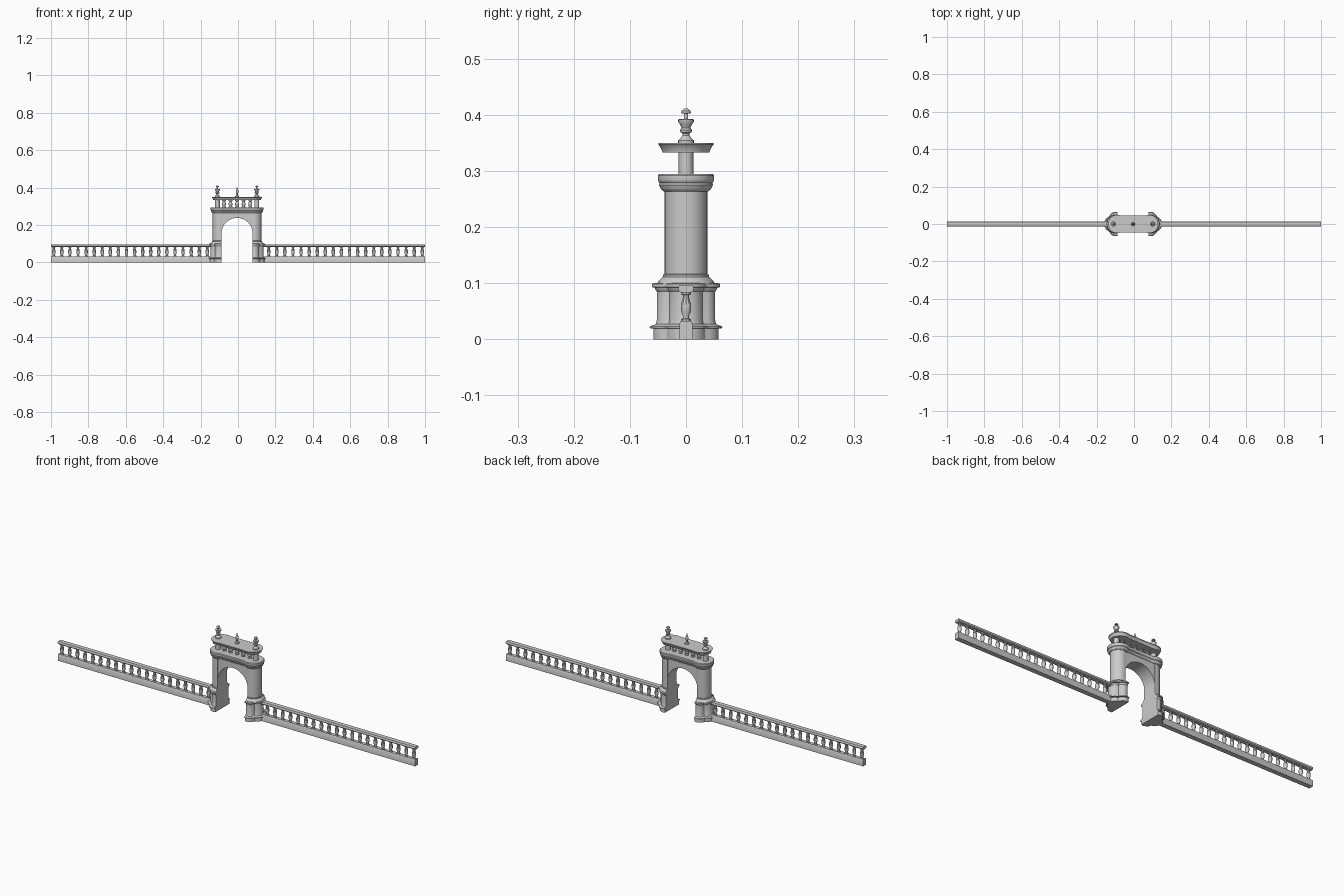
import bpy, bmesh
from math import sin, cos, pi, sqrt, asin

if "Cube" in bpy.data.objects:
    bpy.data.objects.remove(bpy.data.objects["Cube"])

CX = -0.005  # gate centre


def finish(name, bm):
    bmesh.ops.recalc_face_normals(bm, faces=bm.faces)
    me = bpy.data.meshes.new(name)
    bm.to_mesh(me)
    bm.free()
    ob = bpy.data.objects.new(name, me)
    bpy.context.collection.objects.link(ob)
    bpy.ops.object.select_all(action='DESELECT')
    ob.select_set(True)
    bpy.context.view_layer.objects.active = ob
    bpy.ops.object.shade_smooth_by_angle(angle=0.6)
    return ob


def loft(name, rings):
    """Skin closed rings of equal point count and cap both ends."""
    bm = bmesh.new()
    loops = [[bm.verts.new(p) for p in r] for r in rings]
    n = len(loops[0])
    for a, b in zip(loops, loops[1:]):
        for i in range(n):
            j = (i + 1) % n
            bm.faces.new((a[i], a[j], b[j], b[i]))
    bm.faces.new(loops[0])
    bm.faces.new(loops[-1])
    return finish(name, bm)


def stack(name, plan, layers, sign=1):
    return loft(name, [[(CX + sign * x, y, z) for x, y in plan(d)] for z, d in layers])


def turned(name, profile, sides):
    return loft(name, [[(r * cos(2 * pi * i / sides), r * sin(2 * pi * i / sides), z)
                        for i in range(sides)] for z, r in profile])


def block_run(name, x0, x1, section):
    return loft(name, [[(x, y, z) for y, z in section] for x in (x0, x1)])


def place(src, name, x, z=0.0):
    ob = src.copy()
    ob.name = name
    ob.location = (x, 0, z)
    bpy.context.collection.objects.link(ob)


# Plans: three-lobed pedestal, cut-off round column, dumbbell cornice
def lobed(d):
    circles = [(0.112, 0, 0.030 + d), (0.094, 0.030, 0.022 + d), (0.094, -0.030, 0.022 + d)]
    pts = []
    for i in range(41):
        t = -pi / 2 + pi * i / 40
        best = 0
        for cx, cy, r in circles:
            ox, oy = cx - 0.083, cy
            b = ox * cos(t) + oy * sin(t)
            disc = b * b - (ox * ox + oy * oy - r * r)
            if disc > 0:
                best = max(best, b + sqrt(disc))
        pts.append((0.083 + best * cos(t), best * sin(t)))
    return pts


def column(r):
    a = pi - asin(sqrt(r * r - 0.009 ** 2) / r)
    return [(0.092 + r * cos(-a + 2 * a * i / 24), r * sin(-a + 2 * a * i / 24))
            for i in range(25)]


def dumbbell(r, c=0.092, inset=0.007):
    a = pi - asin((r - inset) / r)
    half = [(c + r * cos(-a + 2 * a * i / 24), r * sin(-a + 2 * a * i / 24))
            for i in range(25)]
    return half + [(-x, -y) for x, y in half]


# Pedestals and columns
for side, s in (("left", -1), ("right", 1)):
    stack(side + "_pedestal", lobed,
          [(0, 0.006), (0.019, 0.006), (0.020, 0.013), (0.023, 0.012), (0.027, 0.002),
           (0.034, 0), (0.085, 0), (0.089, 0.003), (0.092, 0.004), (0.093, 0.009),
           (0.099, 0.009), (0.100, 0.005)], s)
    stack(side + "_column", column,
          [(0.098, 0.052), (0.102, 0.050), (0.110, 0.043), (0.111, 0.041), (0.115, 0.041),
           (0.116, 0.038), (0.270, 0.038)], s)

# Arch wall
prof = [(0.083 * cos(pi * i / 24), 0.155 + 0.083 * sin(pi * i / 24)) for i in range(25)]
prof += [(-0.095, 0.155), (-0.095, 0.275), (0.095, 0.275), (0.095, 0.155)]
loft("arch_wall", [[(CX + x, y, z) for x, z in prof] for y in (-0.034, 0.034)])

# Cornice and top slab
stack("cornice", dumbbell,
      [(0.263, 0.040), (0.266, 0.042), (0.267, 0.044), (0.275, 0.048), (0.279, 0.047),
       (0.281, 0.049), (0.285, 0.050), (0.292, 0.050), (0.295, 0.047)])
stack("top_slab", lambda r: dumbbell(r, 0.085, 0.003),
      [(0.333, 0.042), (0.337, 0.043), (0.345, 0.047), (0.347, 0.049), (0.350, 0.049)])

# Parapet posts and balusters
post = turned("parapet_post", [(0, 0.013), (0.042, 0.013)], 16)
post.location = (CX - 0.105, 0, 0.293)
place(post, "parapet_post", CX + 0.105, 0.293)
small = turned("parapet_baluster",
               [(0, 0.010), (0.005, 0.010), (0.007, 0.006), (0.014, 0.010), (0.022, 0.010),
                (0.034, 0.006), (0.036, 0.010), (0.042, 0.010)], 12)
small.location = (CX - 0.070, 0, 0.293)
for i in range(1, 5):
    place(small, "parapet_baluster", CX - 0.070 + 0.035 * i, 0.293)

# Finials
urn = turned("urn_finial",
             [(0, 0.014), (0.004, 0.014), (0.006, 0.012), (0.013, 0.006), (0.017, 0.006),
              (0.019, 0.010), (0.023, 0.011), (0.027, 0.008), (0.032, 0.010), (0.038, 0.014),
              (0.042, 0.014), (0.043, 0.004), (0.052, 0.004), (0.053, 0.009),
              (0.057, 0.008), (0.061, 0.003)], 16)
urn.location = (CX - 0.105, 0, 0.35)
place(urn, "urn_finial", CX + 0.105, 0.35)
spike = turned("centre_finial",
               [(0, 0.010), (0.004, 0.010), (0.008, 0.005), (0.018, 0.004), (0.024, 0.007),
                (0.032, 0.007), (0.040, 0.003), (0.050, 0.002)], 16)
spike.location = (CX, 0, 0.35)

# Fence plinths, rails and balusters
plinth = [(-0.012, 0), (0.012, 0), (0.012, 0.028), (0.009, 0.033), (-0.009, 0.033), (-0.012, 0.028)]
rail = [(-0.009, 0.083), (0.009, 0.083), (0.013, 0.087), (0.013, 0.094), (0.011, 0.097),
        (-0.011, 0.097), (-0.013, 0.094), (-0.013, 0.087)]
bal = turned("fence_baluster",
             [(0.032, 0.009), (0.036, 0.009), (0.037, 0.006), (0.042, 0.006), (0.050, 0.009),
              (0.064, 0.009), (0.074, 0.006), (0.079, 0.006), (0.080, 0.009), (0.084, 0.009)], 10)
for side, s in (("left", -1), ("right", 1)):
    block_run(side + "_fence_plinth", s * 0.13, s, plinth)
    block_run(side + "_fence_rail", s * 0.13, s, rail)
    for i in range(20):
        x = s * (0.985 - 0.0432 * i)
        if s == -1 and i == 0:
            bal.location.x = x
        else:
            place(bal, "fence_baluster", x)
